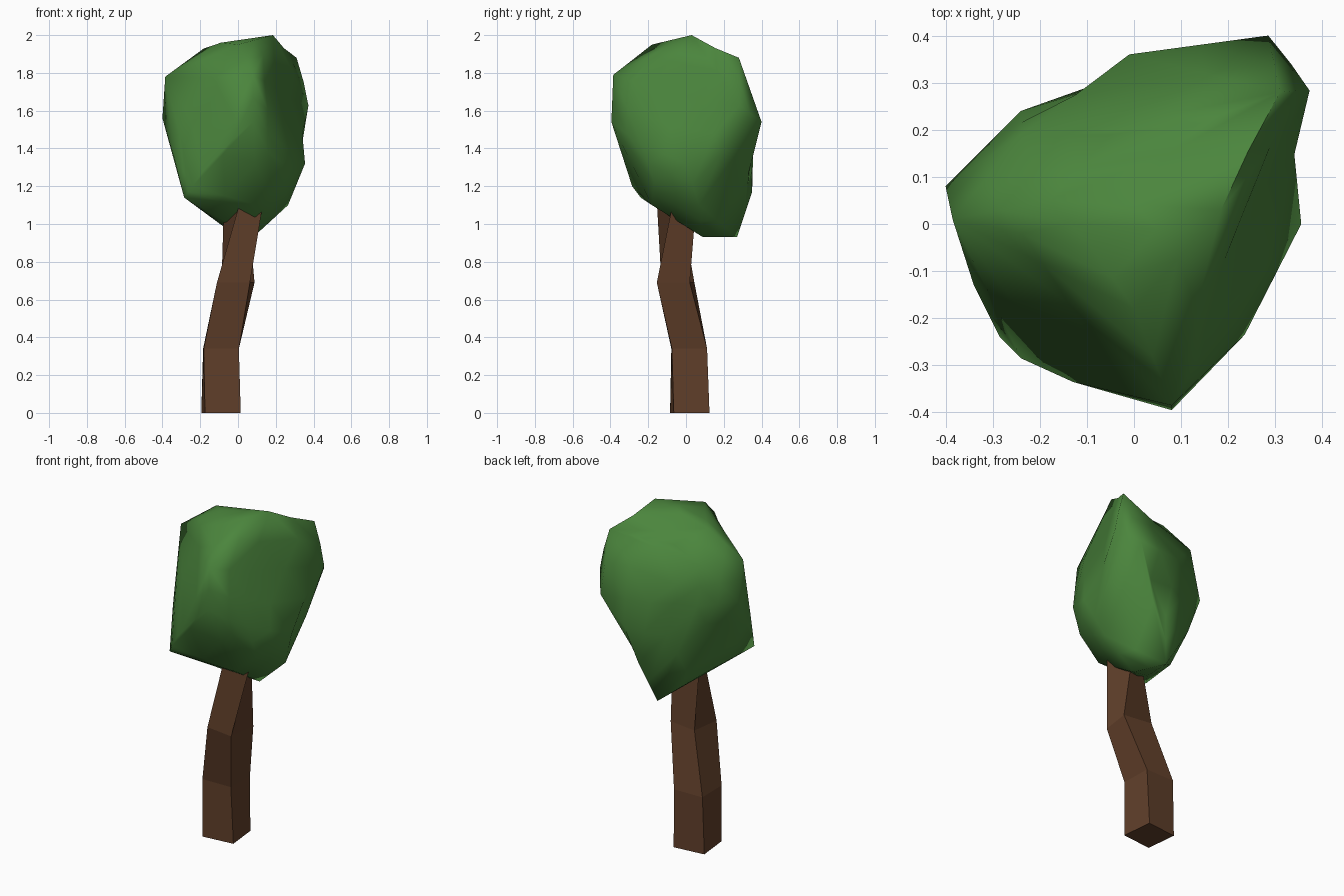
import bpy
import bmesh
from math import cos, sin, radians
from mathutils import Vector

default_cube = bpy.data.objects.get("Cube")
if default_cube:
    bpy.data.objects.remove(default_cube, do_unlink=True)


def make_material(name, red, green, blue):
    material = bpy.data.materials.new(name)
    material.use_nodes = True
    colour = (red, green, blue, 1)
    material.diffuse_color = colour
    shader = next(node for node in material.node_tree.nodes if node.type == "BSDF_PRINCIPLED")
    shader.inputs["Base Color"].default_value = colour
    shader.inputs["Roughness"].default_value = 1
    return material


def make_object(name, bm, material):
    bmesh.ops.recalc_face_normals(bm, faces=bm.faces)
    mesh = bpy.data.meshes.new(name)
    bm.to_mesh(mesh)
    bm.free()
    mesh.materials.append(material)
    obj = bpy.data.objects.new(name, mesh)
    bpy.context.collection.objects.link(obj)
    return obj


def square_ring(bm, x, y, z, half_width, degrees):
    """Corners of a turned square section of the trunk."""
    c, s = cos(radians(degrees)) * half_width, sin(radians(degrees)) * half_width
    corners = [(s - c, -s - c), (c + s, s - c), (c - s, s + c), (-c - s, c - s)]
    return [bm.verts.new((x + dx, y + dy, z)) for dx, dy in corners]


def press_in(bm, centre, radius, depth):
    """Push the surface inwards around a point to make a soft hollow."""
    bm.normal_update()
    moves = []
    for vert in bm.verts:
        distance = (vert.co - Vector(centre)).length
        if distance < radius:
            moves.append((vert, vert.normal * depth * (1 - distance / radius)))
    for vert, offset in moves:
        vert.co -= offset


bark = make_material("brown bark", .118, .05, .023)
leaves = make_material("green leaves", .07, .235, .046)

# Trunk: square sections that lean and twist on the way up
trunk_sections = [
    (-.09, .02, 0, .095, 6),
    (-.09, .017, .34, .093, 1),
    (-.012, -.055, .69, .088, -8),
    (.03, -.05, 1.12, .075, 35),
]
bm = bmesh.new()
rings = [square_ring(bm, *section) for section in trunk_sections]
for lower, upper in zip(rings, rings[1:]):
    for i in range(len(lower)):
        j = (i + 1) % len(lower)
        bm.faces.new((lower[i], lower[j], upper[j], upper[i]))
bm.faces.new(rings[0])
bm.faces.new(rings[-1])
make_object("trunk", bm, bark)

# Crown: a faceted blob stretched over a few outer corners
crown_top = [
    (.185, .03, 2), (0, -.18, 1.95), (-.09, -.05, 1.96),
    (-.18, .05, 1.93), (.31, .28, 1.88), (-.05, .19, 1.85),
]
crown_middle = [
    (-.385, .01, 1.78), (.08, -.385, 1.79), (-.4, .08, 1.56), (.08, -.395, 1.54),
    (.395, .29, 1.63), (.285, .4, 1.54), (-.01, .36, 1.55), (-.24, .24, 1.55),
    (-.24, .19, 1.77), (.235, -.235, 1.42), (.355, 0, 1.32), (-.34, -.13, 1.36),
    (-.13, -.335, 1.36), (-.28, .12, 1.3), (.2, -.18, 1.72),
]
crown_bottom = [
    (-.285, -.24, 1.14), (-.24, -.285, 1.2), (.265, .07, 1.1), (.07, .35, 1.17),
    (0, .27, .93), (.08, .09, .93), (-.07, .03, .99), (.1, -.18, 1.1),
    (.24, -.17, 1.22), (-.19, .08, 1.08),
]
bm = bmesh.new()
for point in crown_top + crown_middle + crown_bottom:
    bm.verts.new(point)
bmesh.ops.convex_hull(bm, input=bm.verts)
loose = [v for v in bm.verts if not v.link_faces]
bmesh.ops.delete(bm, geom=loose, context="VERTS")

# Hollows beside the back and front ridges and under the overhang
bmesh.ops.subdivide_edges(bm, edges=bm.edges, cuts=1, use_grid_fill=True)
press_in(bm, (.34, .14, 1.6), .23, .08)
press_in(bm, (.12, .2, 1.92), .17, .05)
press_in(bm, (.2, .34, 1.32), .15, .05)
press_in(bm, (-.1, -.22, 1.8), .17, .04)
press_in(bm, (-.12, .3, 1.55), .12, .025)
crown = make_object("crown", bm, leaves)

# Soft shading across the crown, with only the strongest ridges kept sharp
bpy.ops.object.select_all(action="DESELECT")
crown.select_set(True)
bpy.context.view_layer.objects.active = crown
bpy.ops.object.shade_smooth_by_angle(angle=radians(80))
